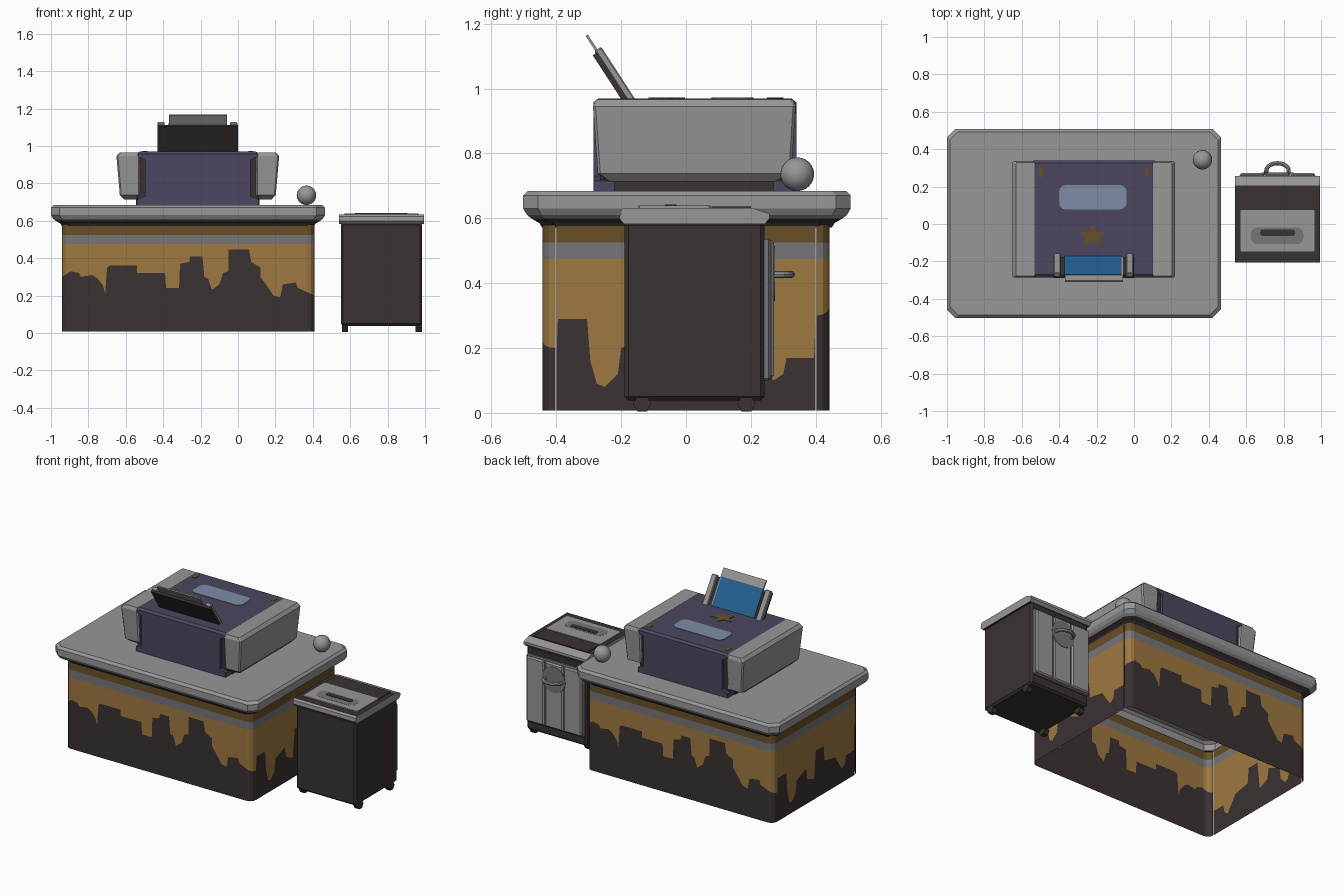
import bpy, bmesh, math
from mathutils import Matrix, Vector

if "Cube" in bpy.data.objects:
    bpy.data.objects.remove(bpy.data.objects["Cube"])

COL = {"light_grey": (.31, .31, .31), "mid_grey": (.18, .178, .19), "dark_brown": (.043, .032, .032),
       "gold": (.34, .19, .05), "dark_gold": (.14, .08, .02), "purple": (.072, .062, .115),
       "light_blue": (.205, .262, .39), "blue": (.017, .122, .3)}
MAT = {}
for n, c in COL.items():
    MAT[n] = bpy.data.materials.new(n)
    MAT[n].diffuse_color = (*c, 1)


def finish(name, bm, mats, rule=None, bevel=0, fix=True):
    bmesh.ops.remove_doubles(bm, verts=bm.verts, dist=1e-5)
    if fix:
        bmesh.ops.recalc_face_normals(bm, faces=bm.faces)
    bm.normal_update()
    if rule:
        for f in bm.faces:
            f.material_index = rule(f)
    me = bpy.data.meshes.new(name)
    bm.to_mesh(me)
    bm.free()
    for m in mats:
        me.materials.append(MAT[m])
    ob = bpy.data.objects.new(name, me)
    bpy.context.collection.objects.link(ob)
    if bevel:
        b = ob.modifiers.new("bevel", 'BEVEL')
        b.width, b.segments = bevel, 1
    return ob


def box(name, x, y, z, mat, bevel=0, tf=None):
    bm = bmesh.new()
    bmesh.ops.create_cube(bm, size=1)
    for v in bm.verts:
        v.co = Vector([(r[0] + r[1]) / 2 + c * (r[1] - r[0]) for r, c in zip((x, y, z), v.co)])
    if tf:
        bm.transform(tf)
    return finish(name, bm, [mat], bevel=bevel)


def ring(x0, x1, y0, y1, z, c):
    return [(x0 + c, y0, z), (x1 - c, y0, z), (x1, y0 + c, z), (x1, y1 - c, z),
            (x1 - c, y1, z), (x0 + c, y1, z), (x0, y1 - c, z), (x0, y0 + c, z)]


def loft(name, rings, mats, rule=None, caps=(True, True)):
    bm = bmesh.new()
    rs = [[bm.verts.new(p) for p in r] for r in rings]
    n = len(rs[0])
    for a, b in zip(rs, rs[1:]):
        for i in range(n):
            bm.faces.new((a[i], a[(i + 1) % n], b[(i + 1) % n], b[i]))
    if caps[0]:
        bm.faces.new(rs[0][::-1])
    if caps[1]:
        bm.faces.new(rs[-1])
    return finish(name, bm, mats, rule)


def plate(name, pts, z, mat, t=.004):
    return loft(name, [[(x, y, z) for x, y in pts], [(x, y, z + t) for x, y in pts]], [mat])


def rounded(x0, x1, y0, y1, r, n=5):
    out = []
    for k, (cx, cy) in enumerate(((x1 - r, y1 - r), (x0 + r, y1 - r), (x0 + r, y0 + r), (x1 - r, y0 + r))):
        out += [(cx + r * math.cos(a), cy + r * math.sin(a))
                for a in [math.pi / 2 * (k + i / n) for i in range(n + 1)]]
    return out


# --- counter base: open shell, dark ragged skyline below gold, stripe above
FRONT = [(-.675, .30), (-.63, .33), (-.585, .32), (-.575, .30), (-.515, .31), (-.485, .29), (-.455, .25),
         (-.445, .21), (-.435, .35), (-.42, .36), (-.275, .36), (-.275, .32), (-.125, .32), (-.12, .24),
         (-.05, .24), (-.045, .37), (.005, .38), (.01, .41), (.075, .41), (.085, .30), (.105, .29), (.125, .23),
         (.165, .26), (.185, .32), (.215, .33), (.215, .445), (.325, .445), (.335, .38), (.385, .35),
         (.385, .30), (.435, .23), (.455, .20), (.49, .19), (.505, .26), (.575, .27), (.585, .24), (.675, .20)]
SIDE = [(-.40, .16), (-.395, .29), (-.305, .29), (-.295, .16), (-.275, .09), (-.25, .08), (-.21, .12),
        (-.20, .20), (-.10, .24), (-.09, .17), (-.02, .14), (0, .32), (.08, .32), (.09, .22), (.2, .2),
        (.24, .14), (.27, .10), (.30, .12), (.31, .17), (.395, .17), (.40, .31)]
A, B, C = .675, .442, .04


def counter_base():
    bm = bmesh.new()
    arcs = [A - C, A - C + C * .5, A - C + C * .866]

    def place(s, z, side, sgn):
        if side:
            x, y = A, s
        else:
            d = max(0, abs(s) - (A - C))
            x, y = s, -B + C - math.sqrt(max(0, C * C - d * d))
        return (x * sgn - .265, y * sgn, z)
    for side, prof in enumerate((FRONT, SIDE)):
        pts = list(prof)
        if not side:        # extra cuts so the corners are round
            for s in arcs + [-a for a in arcs]:
                for (p, h), (q, k) in zip(prof, prof[1:]):
                    if p < s < q:
                        pts.append((s, h + (k - h) * (s - p) / (q - p)))
            pts = sorted(pts, key=lambda p: p[0])
        for sgn in (1, -1):
            for (p, h), (q, k) in zip(pts, pts[1:]):
                if q - p < 1e-4:
                    continue
                lv = [(.008, .008), (h, k), (.475, .475), (.525, .525), (.58, .58)]
                for m, (lo, hi) in enumerate(zip(lv, lv[1:])):
                    f = bm.faces.new([bm.verts.new(place(*a, side, sgn)) for a in
                                      ((p, lo[0]), (q, lo[1]), (q, hi[1]), (p, hi[0]))])
                    f.material_index = m
    finish("counter_base", bm, ["dark_brown", "gold", "mid_grey", "dark_gold"], fix=False)


counter_base()

# --- counter top: chamfered slab with dark tapered underside
loft("counter_top", [ring(-1 + i, .465 - i, -.502 + i, .508 - i, z, .045) for i, z in
                     ((.058, .572), (.05, .585), (.025, .6), (.012, .61), (0, .63), (0, .67), (.015, .685))],
     ["light_grey", "dark_brown"], lambda f: int(f.calc_center_median().z < .604), caps=(False, True))

# --- ball on the counter
bm = bmesh.new()
bmesh.ops.create_uvsphere(bm, u_segments=20, v_segments=12, radius=.052,
                          matrix=Matrix.Translation((.366, .343, .736)))
for f in bm.faces:
    f.smooth = True
finish("counter_ball", bm, ["light_grey"])

# --- machine body: purple profile with recessed sides, extruded front to back
half = [(.325, .684), (.325, .715), (.283, .73), (.283, .925), (.325, .945), (.325, .962), (.31, .97)]
prof = [(x - .215, z) for x, z in half] + [(-x - .215, z) for x, z in half[::-1]]
loft("machine_body", [[(x, y, z if z < .95 else z - dz) for x, z in prof]
                      for y, dz in ((-.285, .012), (-.27, 0), (.325, 0), (.34, .012))], ["purple"])
for s, side in ((1, "right"), (-1, "left")):
    fx = lambda a, b: tuple(sorted((-.215 + s * a, -.215 + s * b)))
    box(side + "_recess", fx(.27, .325), (-.265, .32), (.72, .94), "dark_brown")
    box(side + "_foot_plate", fx(.3, .331), (-.22, .27), (.684, .72), "dark_brown")
    loft(side + "_wing", [ring(*fx(.31 + i, .435 - o), y0, y1, z, .008) for i, o, y0, y1, z in
                          ((.0, .04, -.24, .275, .714), (0, .018, -.272, .325, .738),
                           (0, 0, -.287, .338, .945), (.003, .018, -.278, .33, .966))], ["light_grey"])
    cx = -.215 + s * .283
    plate(side + "_gold_mark", rounded(cx - .013, cx + .013, .25, .30, .008, 2), .968, "dark_gold")

# --- window and star ornament on the machine top
plate("top_window", rounded(-.40, -.04, .078, .208, .035), .969, "light_blue")
star = [(-.222 + r * math.cos(a), -.065 + r * .8 * math.sin(a)) for r, a in
        [((.078, .036)[i % 2], math.pi / 2 + i * math.pi / 5) for i in range(10)]]
plate("star_ornament", star, .969, "dark_gold")

# --- tilted paper tray
T = Matrix.Translation((0, -.17, .955)) @ Matrix.Rotation(math.radians(33), 4, 'X')
box("tray_back", (-.43, 0), (-.018, 0), (0, .188), "dark_brown", tf=T)
box("tray_page", (-.37, -.06), (-.004, .004), (.01, .25), "light_grey", tf=T)
box("tray_blue_sheet", (-.372, -.068), (.003, .008), (.01, .195), "blue", tf=T)
for x in ((-.43, -.392), (-.042, -.004)):
    box("tray_rail", x, (-.008, .018), (0, .196), "light_grey", .004, tf=T)

# --- cabinet body and lid
box("cabinet_body", (.55, .985), (-.19, .242), (.038, .59), "dark_brown", .012)
lid = [(-.19, .582), (-.205, .598), (-.203, .622), (-.192, .632), (.205, .632), (.257, .614), (.257, .598), (.242, .582)]
loft("cabinet_lid", [[(x, y, z) for y, z in lid] for x in (.54, .995)], ["light_grey", "dark_brown"],
     lambda f: int(f.normal.z > .99 or f.normal.z < -.99))
plate("lid_panel", rounded(.57, .965, -.147, .075, .004, 1), .631, "light_grey", .008)
plate("lid_patch", rounded(.625, .905, -.108, -.018, .035), .638, "mid_grey", .002)
plate("lid_slot", rounded(.675, .862, -.065, -.03, .012, 3), .639, "dark_brown", .003)
box("lid_back_trim", (.57, .965), (.078, .2), (.63, .637), "dark_brown")

# --- cabinet door with three raised panels and a loop handle
box("cabinet_door", (.56, .975), (.235, .26), (.1, .54), "mid_grey", .006)
for i in range(3):
    x = .567 + i * .136
    box("door_panel", (x, x + .129), (.25, .272), (.108, .532), "light_grey", .008)
bm = bmesh.new()
bmesh.ops.create_cone(bm, cap_ends=True, segments=20, radius1=.085, radius2=.085, depth=.006,
                      matrix=Matrix.Translation((.767, .272, .43)) @ Matrix.Rotation(math.pi / 2, 4, 'X'))
finish("handle_plate", bm, ["mid_grey"])
path = [(.06, .262)] + [(.06 * math.cos(a), .285 + .04 * math.sin(a))
                        for a in [math.pi * i / 10 for i in range(11)]] + [(-.06, .262)]
secs = []
for i, (x, y) in enumerate(path):
    p, q = Vector(path[max(i - 1, 0)]), Vector(path[min(i + 1, len(path) - 1)])
    d = (q - p).normalized()
    secs.append([(.767 + x + d.y * r * math.cos(t), y - d.x * r * math.cos(t), .427 + r * math.sin(t))
                 for r, t in [(.011, math.pi / 4 * k) for k in range(8)]])
loft("door_handle", secs, ["light_grey"])

# --- hexagonal castors
for x in (.572, .966):
    for y in (-.135, .186):
        bm = bmesh.new()
        bmesh.ops.create_cone(bm, cap_ends=True, segments=6, radius1=.028, radius2=.028, depth=.034,
                              matrix=Matrix.Translation((x, y, .028)) @ Matrix.Rotation(math.pi / 2, 4, 'Y')
                              @ Matrix.Rotation(0, 4, 'Z'))
        finish("castor", bm, ["dark_brown"])

for m in bpy.data.materials:
    if m.users and not m.is_grease_pencil:
        m.use_nodes = True
        m.node_tree.nodes["Principled BSDF"].inputs["Base Color"].default_value = m.diffuse_color
